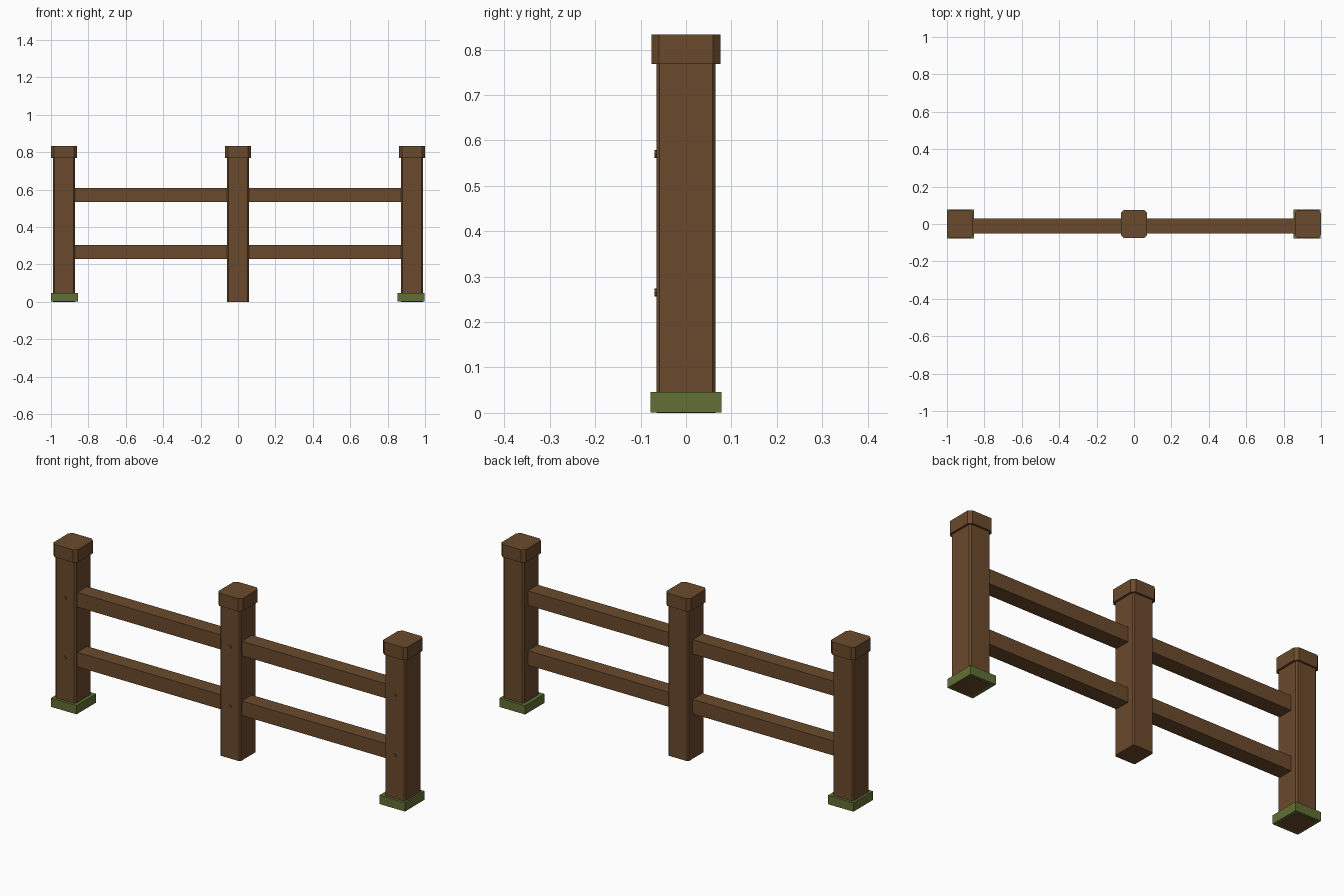
import bpy, bmesh
from mathutils import Matrix

if "Cube" in bpy.data.objects:
    bpy.data.objects.remove(bpy.data.objects["Cube"])


def material(name, rgb):
    m = bpy.data.materials.new(name)
    m.diffuse_color = (*rgb, 1)
    m.use_nodes = True
    m.node_tree.nodes["Principled BSDF"].inputs["Base Color"].default_value = m.diffuse_color
    return m


wood = material("brown wood", (0.147, 0.068, 0.026))
grass = material("moss green", (0.120, 0.162, 0.034))


def finish(name, bm, mat):
    bmesh.ops.recalc_face_normals(bm, faces=bm.faces[:])
    mesh = bpy.data.meshes.new(name)
    bm.to_mesh(mesh)
    bm.free()
    mesh.materials.append(mat)
    obj = bpy.data.objects.new(name, mesh)
    bpy.context.collection.objects.link(obj)
    return obj


def prism(name, x, y, hx, hy, z0, z1, chamfer, mat):
    """Upright box with its four vertical corners chamfered."""
    c = chamfer
    if c:
        profile = [(hx, hy - c), (hx - c, hy), (c - hx, hy), (-hx, hy - c),
                   (-hx, c - hy), (c - hx, -hy), (hx - c, -hy), (hx, c - hy)]
    else:
        profile = [(hx, hy), (-hx, hy), (-hx, -hy), (hx, -hy)]
    bm = bmesh.new()
    face = bm.faces.new([bm.verts.new((x + px, y + py, z0)) for px, py in profile])
    top = bmesh.ops.extrude_face_region(bm, geom=[face], use_keep_orig=True)
    verts = [v for v in top["geom"] if isinstance(v, bmesh.types.BMVert)]
    bmesh.ops.translate(bm, verts=verts, vec=(0, 0, z1 - z0))
    return finish(name, bm, mat)


def peg(name, x, z):
    """Small round peg head on the front of a post."""
    bm = bmesh.new()
    bmesh.ops.create_cone(bm, cap_ends=True, segments=8, radius1=0.009, radius2=0.009,
                          depth=0.016,
                          matrix=Matrix.Translation((x, -0.0615, z)) @ Matrix.Rotation(1.570796, 4, 'X'))
    return finish(name, bm, wood)


# Posts with caps and peg heads
for side, x in (("left", -0.93), ("middle", 0.0), ("right", 0.93)):
    prism(side + "_post", x, 0, 0.058, 0.065, 0, 0.77, 0.007, wood)
    prism(side + "_post_cap", x, 0, 0.069, 0.0755, 0.768, 0.833, 0.016, wood)
    for level, z in (("lower", 0.265), ("upper", 0.57)):
        peg(f"{side}_{level}_peg", x, z)

# Grass footings under the end posts (post ends show through the underside)
for side, x in (("left", -0.928), ("right", 0.925)):
    prism(side + "_grass_base", x, 0, 0.072, 0.0785, 0.001, 0.046, 0, grass)

# Horizontal rails
for level, z in (("lower", 0.266), ("upper", 0.571)):
    prism(level + "_rail", 0, -0.011, 0.93, 0.04, z - 0.037, z + 0.037, 0, wood)
